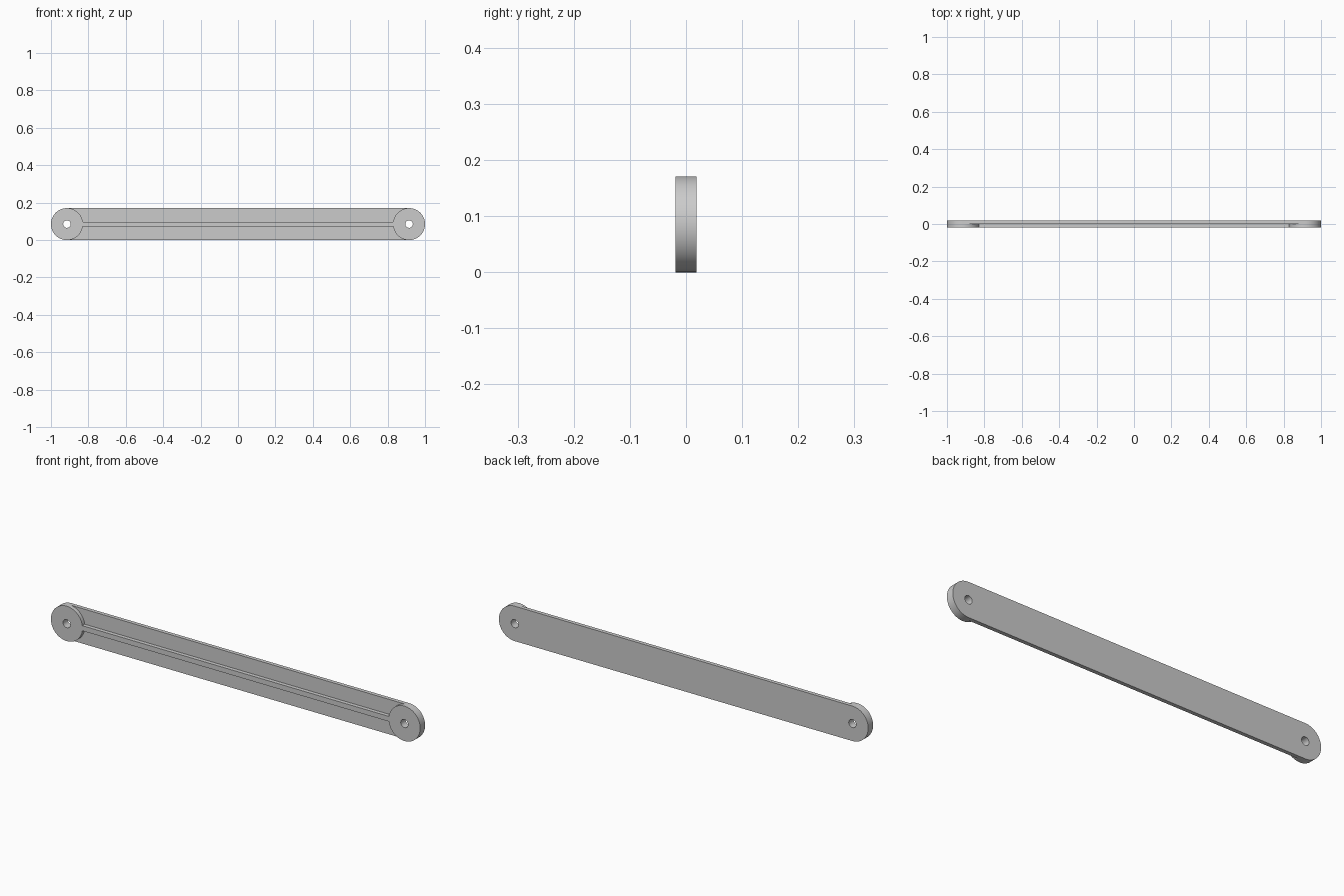
import bpy, bmesh
from math import sin, cos, pi, asin, sqrt

if "Cube" in bpy.data.objects:
    bpy.data.objects.remove(bpy.data.objects["Cube"])

R = 0.0855          # end radius
CX = 1 - R          # hole centre distance from the middle
HOLE = 0.02         # pin hole radius
RIB = 0.0125        # half height of the middle rib
FRONT, STEP, BACK = -0.019, 0.0, 0.019
B = asin(RIB / R)   # angle where the rib meets a boss


def arc(a0, a1, n, r=R):
    """Arc around the right-hand hole as (x, z) points."""
    return [(CX + r * cos(a0 + (a1 - a0) * i / n),
             R + r * sin(a0 + (a1 - a0) * i / n)) for i in range(n + 1)]


def mirror(pts):
    return [(-x, z) for x, z in reversed(pts)]


bm = bmesh.new()


def ring(pts, y):
    return [bm.verts.new((x, y, z)) for x, z in pts]


def wall(pts, y0, y1):
    a, b = ring(pts, y0), ring(pts, y1)
    for i in range(len(pts)):
        j = (i + 1) % len(pts)
        bm.faces.new((a[i], a[j], b[j], b[i]))


def cap(loops, y):
    edges = []
    for pts in loops:
        v = ring(pts, y)
        edges += [bm.edges.new((v[i], v[(i + 1) % len(v)])) for i in range(len(v))]
    bmesh.ops.triangle_fill(bm, use_beauty=True, use_dissolve=False, edges=edges)


# Profiles: rounded bar, bosses joined by rib, pin holes
outer = arc(-pi / 2, pi / 2, 32)
inner_low = arc(-(pi - B), -pi / 2, 16)
inner_up = arc(pi / 2, pi - B, 16)
bar = outer + mirror(outer)
boss_half = inner_low[:-1] + outer + inner_up[1:]
bosses = boss_half + mirror(boss_half)
# mirror() reverses order, so both profiles run as one closed loop
hole = arc(0, 2 * pi * 31 / 32, 31, HOLE)
holes = [hole, mirror(hole)]

# Raised front: bosses and rib
cap([bosses] + holes, FRONT)
wall(bosses, FRONT, STEP)
# Recessed flat panels above and below the rib
for side in (inner_up, inner_low):
    cap([side + mirror(side)], STEP)
# Flat back bar
wall(bar, STEP, BACK)
cap([bar] + holes, BACK)
# Pin hole bores
for h in holes:
    wall(h, FRONT, BACK)

bmesh.ops.remove_doubles(bm, verts=bm.verts, dist=1e-5)
# Overlapping outer end walls are stacked, so the shell is closed
bmesh.ops.recalc_face_normals(bm, faces=bm.faces)

mesh = bpy.data.meshes.new("link_bar")
bm.to_mesh(mesh)
bm.free()
link = bpy.data.objects.new("link_bar", mesh)
bpy.context.collection.objects.link(link)
bpy.context.view_layer.objects.active = link
link.select_set(True)
bpy.ops.object.shade_smooth_by_angle(angle=pi / 6)
